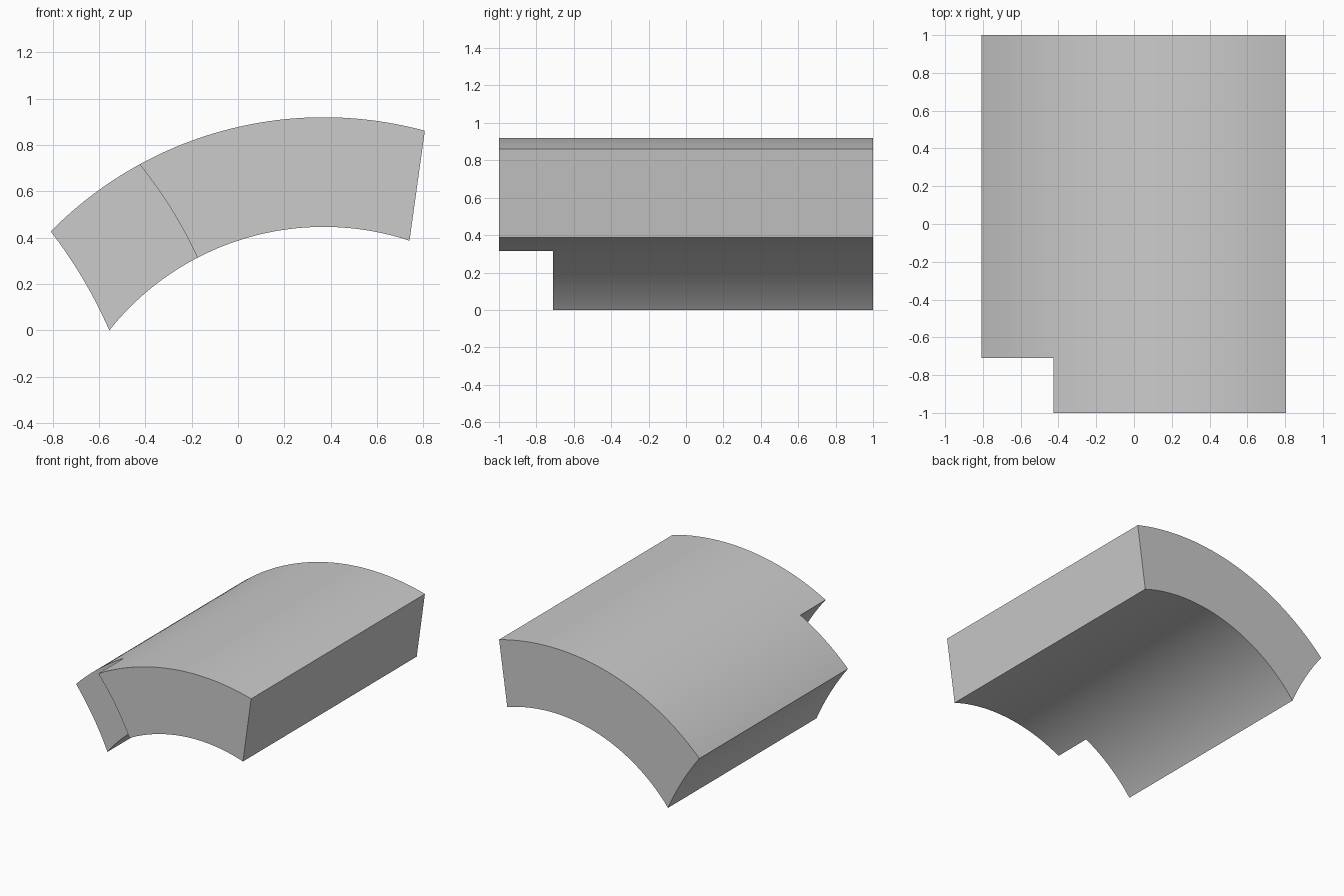
import bpy, bmesh, math
from mathutils import Vector

if "Cube" in bpy.data.objects:
    bpy.data.objects.remove(bpy.data.objects["Cube"])

CX, CZ = 0.37, -0.735          # shared centre of the two vault arcs
R_OUT, R_IN = 1.655, 1.182


def on_arc(r, x):
    return Vector((x, CZ + math.sqrt(r * r - (x - CX) ** 2)))


def arc(r, x0, x1, n=64):
    a0, a1 = (math.acos((x - CX) / r) for x in (x0, x1))
    return [Vector((CX + r * math.cos(a0 + (a1 - a0) * i / n),
                    CZ + r * math.sin(a0 + (a1 - a0) * i / n))) for i in range(n + 1)]


def bowed(p, q, sag, n=16):
    """Shallow curve from p to q, bulging towards +x."""
    d = q - p
    side = Vector((d.y, -d.x)).normalized()
    if side.x < 0:
        side = -side
    return [p + d * (i / n) + side * sag * 4 * (i / n) * (1 - i / n) for i in range(n + 1)]


def prism(name, profile, y0, y1):
    bm = bmesh.new()
    face = bm.faces.new([bm.verts.new((p.x, y0, p.y)) for p in profile])
    ext = bmesh.ops.extrude_face_region(bm, geom=[face])
    verts = [v for v in ext["geom"] if isinstance(v, bmesh.types.BMVert)]
    bmesh.ops.translate(bm, verts=verts, vec=(0, y1 - y0, 0))
    bmesh.ops.recalc_face_normals(bm, faces=bm.faces)
    mesh = bpy.data.meshes.new(name)
    bm.to_mesh(mesh)
    bm.free()
    obj = bpy.data.objects.new(name, mesh)
    bpy.context.collection.objects.link(obj)
    return obj


# Curved block: outer arc, straight right end, inner arc, hollowed left end
outer = arc(R_OUT, -0.808, 0.806)
inner = arc(R_IN, 0.74, -0.555)
inner[-1].y = 0.0
left_end = bowed(inner[-1], outer[0], 0.015)
block = prism("curved_block", outer + inner + left_end[1:-1], -1, 1)

# Corner notch at the front left
wall = bowed(on_arc(R_IN, -0.175), on_arc(R_OUT, -0.425), 0.015)
low = wall[0] + (wall[0] - wall[1]) * 3
high = wall[-1] + (wall[-1] - wall[-2]) * 3
profile = [low] + wall + [high, Vector((-1.2, high.y)), Vector((-1.2, -0.3)), Vector((low.x - 0.1, -0.3))]
cutter = prism("notch_cutter", profile, -1.2, -0.71)
cutter.hide_render = True

mod = block.modifiers.new("notch", 'BOOLEAN')
mod.operation = 'DIFFERENCE'
mod.solver = 'EXACT'
mod.object = cutter
bpy.context.view_layer.objects.active = block
block.select_set(True)
bpy.ops.object.modifier_apply(modifier=mod.name)
bpy.data.objects.remove(cutter)
bpy.ops.object.shade_smooth_by_angle(angle=math.radians(30))
